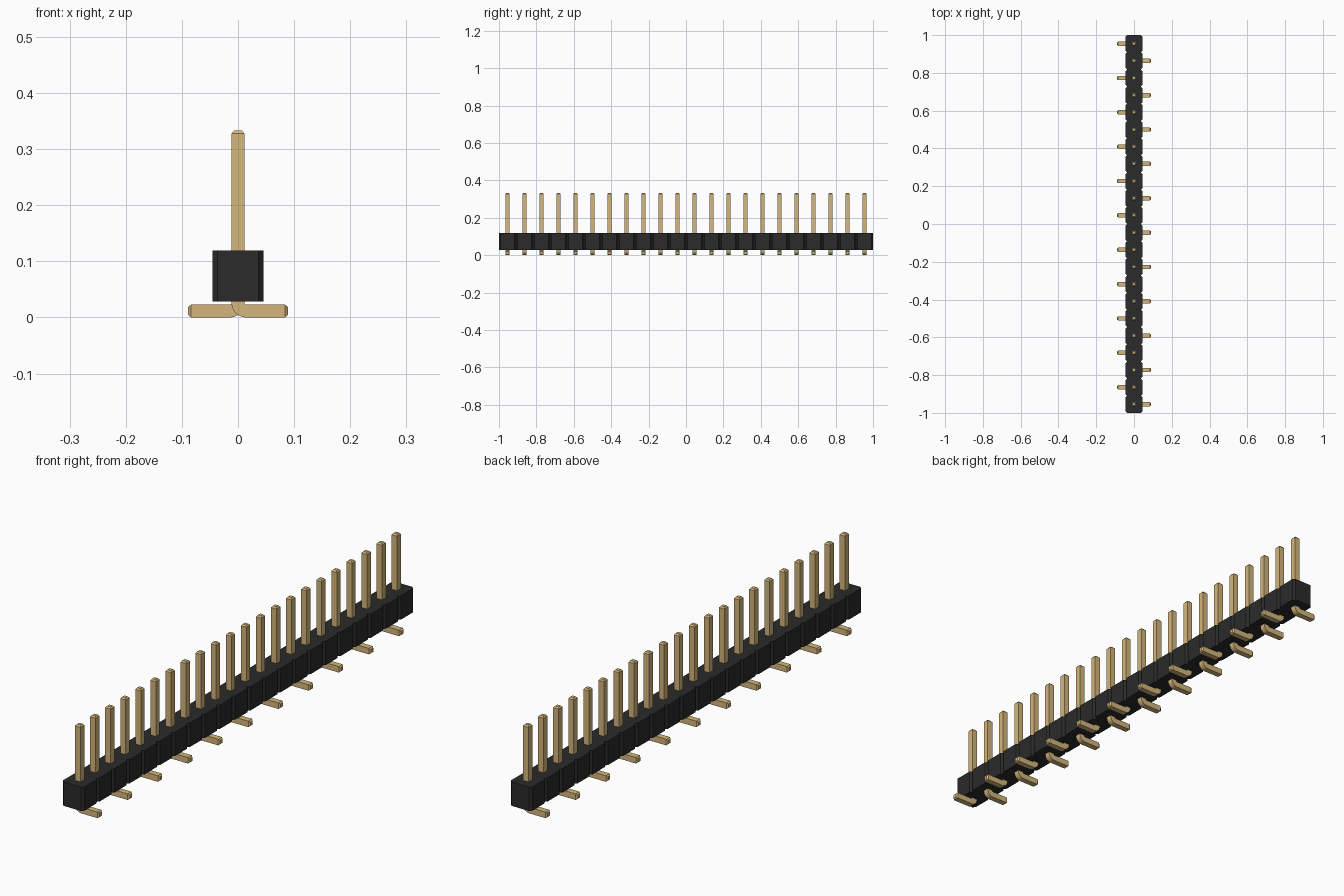
import bpy, bmesh, math
from mathutils import Vector

cube = bpy.data.objects.get("Cube")
if cube:
    bpy.data.objects.remove(cube, do_unlink=True)

COUNT = 22
PITCH = 2 / COUNT
HALF = PITCH / 2            # half width of the housing
CHAMFER = PITCH / 10
BASE, TOP = 0.028, 0.119    # housing heights
PIN_TOP = 0.333
FOOT_END = 0.089
H = 0.0115                  # half thickness of a pin
INNER = 0.003               # inner bend radius
TIP = 0.0055                # tip taper length


def material(name, rgb):
    mat = bpy.data.materials.new(name)
    mat.use_nodes = True
    colour = (*rgb, 1)
    mat.diffuse_color = colour
    mat.node_tree.nodes["Principled BSDF"].inputs["Base Color"].default_value = colour
    return mat


def finish_mesh(bm, name, mat):
    bmesh.ops.recalc_face_normals(bm, faces=bm.faces)
    mesh = bpy.data.meshes.new(name)
    bm.to_mesh(mesh)
    bm.free()
    mesh.materials.append(mat)
    return mesh


def add_object(name, mesh):
    obj = bpy.data.objects.new(name, mesh)
    bpy.context.collection.objects.link(obj)
    return obj


black = material("black plastic", (0.024, 0.0235, 0.0235))
gold = material("gold metal", (0.66, 0.47, 0.20))

# Housing: notched outline extruded upwards
side = []
for i in range(COUNT):
    y0 = -1 + i * PITCH
    y1 = y0 + PITCH
    side += [(HALF - CHAMFER, y0), (HALF, y0 + CHAMFER), (HALF, y1 - CHAMFER)]
side.append((HALF - CHAMFER, 1))
outline = side + [(-x, y) for x, y in reversed(side)]

bm = bmesh.new()
face = bm.faces.new([bm.verts.new((x, y, BASE)) for x, y in outline])
extruded = bmesh.ops.extrude_face_region(bm, geom=[face], use_keep_orig=True)
bmesh.ops.translate(bm, vec=(0, 0, TOP - BASE),
                    verts=[v for v in extruded["geom"] if isinstance(v, bmesh.types.BMVert)])
add_object("housing", finish_mesh(bm, "housing", black))

# Pin: square rings swept down the shaft, round the bend and out along the foot
radius = INNER + H
across_x, across_z = Vector((1, 0, 0)), Vector((0, 0, 1))
rings = [(Vector((0, 0, PIN_TOP)), across_x, H * 0.6),
         (Vector((0, 0, PIN_TOP - TIP)), across_x, H)]
centre = Vector((radius, 0, H + radius))
STEPS = 8
for s in range(STEPS + 1):
    t = math.pi / 2 * s / STEPS
    radial = Vector((math.cos(t), 0, math.sin(t)))
    rings.append((centre - radial * radius, radial, H))
rings += [(Vector((FOOT_END - TIP, 0, H)), across_z, H),
          (Vector((FOOT_END, 0, H)), across_z, H * 0.6)]

bm = bmesh.new()
loops = []
for pos, axis, h in rings:
    loops.append([bm.verts.new(pos + axis * a * h + Vector((0, b * h, 0)))
                  for a, b in ((1, 1), (-1, 1), (-1, -1), (1, -1))])
for low, high in zip(loops, loops[1:]):
    for k in range(4):
        n = (k + 1) % 4
        bm.faces.new((low[k], low[n], high[n], high[k]))
bm.faces.new(loops[0])
bm.faces.new(loops[-1])
pin_mesh = finish_mesh(bm, "pin", gold)
pin_mesh.shade_smooth()
pin_mesh.set_sharp_from_angle(angle=math.radians(30))

# Row of pins with feet alternating left and right
for i in range(COUNT):
    pin = add_object(f"pin_{i + 1:02d}", pin_mesh)
    pin.location.y = -1 + (i + 0.5) * PITCH
    if i % 2:
        pin.rotation_euler.z = math.pi
